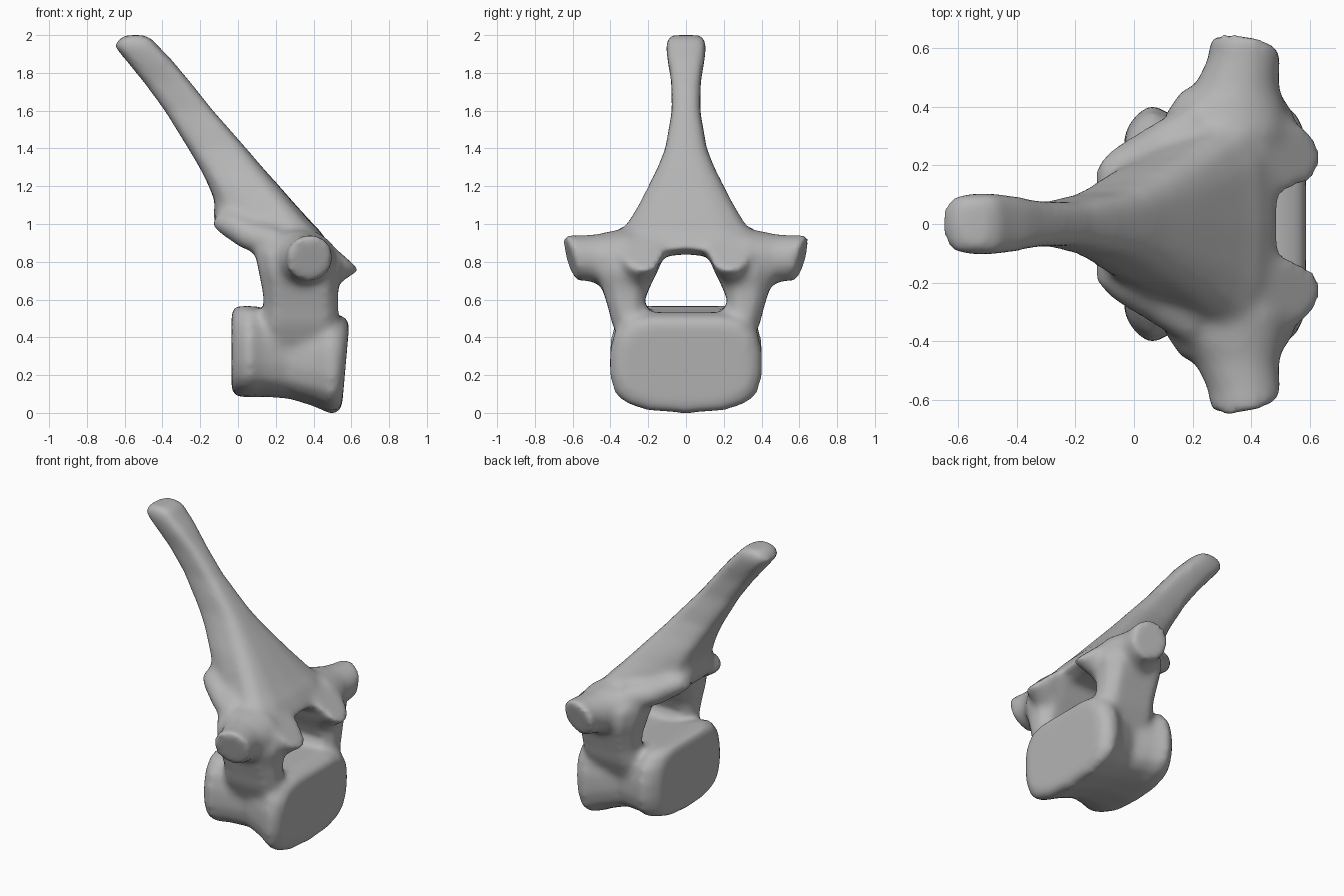
import bpy, bmesh, math
from mathutils import Vector

cube = bpy.data.objects.get("Cube")
if cube:
    bpy.data.objects.remove(cube)

bone = bpy.data.materials.new("bone_grey")
bone.use_nodes = True
colour = (0.47, 0.47, 0.47, 1)
bone.diffuse_color = colour
bone.node_tree.nodes["Principled BSDF"].inputs["Base Color"].default_value = colour


def loft(bm, rings):
    """Closed skin through rings of equal length."""
    loops = [[bm.verts.new(p) for p in ring] for ring in rings]
    faces = [bm.faces.new(loops[0]), bm.faces.new(loops[-1])]
    for a, b in zip(loops, loops[1:]):
        n = len(a)
        for i in range(n):
            j = (i + 1) % n
            faces.append(bm.faces.new((a[i], a[j], b[j], b[i])))
    bmesh.ops.recalc_face_normals(bm, faces=faces)


def mirrored(half):
    """Full outline from a half outline that starts and ends on the centre line."""
    return half + [(-a, b) for a, b in reversed(half[1:-1])]


def disc(centre, normal, radius, wide=1.0, sides=24):
    """Ring square to a direction; wide stretches it sideways."""
    n = Vector(normal).normalized()
    ref = Vector((1, 0, 0)) if abs(n.y) > 0.7 else Vector((0, 1, 0))
    u = (ref - n * ref.dot(n)).normalized()
    v = n.cross(u)
    c = Vector(centre)
    return [c + u * (radius * wide * math.cos(t)) + v * (radius * math.sin(t))
            for t in (math.tau * i / sides for i in range(sides))]


def make_object(name, bm):
    mesh = bpy.data.meshes.new(name)
    bm.to_mesh(mesh)
    bm.free()
    mesh.materials.append(bone)
    ob = bpy.data.objects.new(name, mesh)
    bpy.context.scene.collection.objects.link(ob)
    return ob


bm = bmesh.new()

# Waisted body: x, half width, bottom, top
outline = mirrored([(0, 1), (.5, 1), (.78, .95), (.94, .8), (1, .6), (1, .38),
                    (.93, .2), (.78, .1), (.5, .03), (0, 0)])
stations = [(-.034, .31, .1, .55), (.005, .37, .085, .57), (.06, .41, .08, .575),
            (.13, .37, .085, .555), (.27, .325, .075, .53), (.4, .365, .035, .53),
            (.49, .41, -.006, .535), (.54, .39, -.002, .51), (.57, .34, .025, .48)]
loft(bm, [[(x + (.04 * (b - .5) if x > .5 else 0), a * w, lo + b * (hi - lo))
           for a, b in outline] for x, w, lo, hi in stations])

# Roof and long spine: height, rear x, front x, half width, narrowing at the rear
outline = mirrored([(0, 1), (.55, .985), (.85, .92), (1, .78), (1, .4),
                    (.9, .14), (.55, .02), (0, 0)])
stations = [(.83, .14, .51, .37, .95), (.9, .02, .48, .38, .8), (.97, -.1, .43, .375, .6),
            (1.02, -.13, .38, .335, .6), (1.12, -.125, .29, .26, .75),
            (1.2, -.155, .22, .21, .85), (1.3, -.205, .13, .155, .9),
            (1.4, -.265, .045, .112, .95), (1.6, -.39, -.13, .075, 1),
            (1.75, -.5, -.25, .078, 1), (1.88, -.605, -.36, .1, 1),
            (1.94, -.655, -.42, .107, 1), (1.98, -.63, -.455, .1, 1),
            (2.0, -.59, -.5, .075, 1)]
loft(bm, [[(r + b * (f - r), a * w * (1 - (1 - k) * (1 - b)), z) for a, b in outline]
          for z, r, f, w, k in stations])

for side in (1, -1):
    # Pedicle: height, x range, y range
    rings = []
    for z, xa, xb, ya, yb in [(.26, .18, .42, .1, .29), (.37, .14, .48, .15, .345),
                              (.47, .13, .53, .2, .39), (.55, .14, .53, .21, .41),
                              (.65, .13, .53, .2, .44), (.75, .11, .55, .15, .47),
                              (.85, .09, .53, .11, .45), (.94, .1, .44, .1, .37)]:
        rings.append([((xa + xb) / 2 + (xb - xa) / 2 * cx,
                       side * ((ya + yb) / 2 + (yb - ya) / 2 * cy), z)
                      for cx, cy in [(1, .4), (.7, 1), (-.7, 1), (-1, .4),
                                     (-1, -.4), (-.7, -1), (.7, -1), (1, -.4)]])
    loft(bm, rings)

    # Side process with a tilted flat cap
    loft(bm, [disc((x, side * y, z), (lean, side, tilt), r, wide)
              for x, y, z, lean, tilt, r, wide in
              [(.32, .3, .8, 0, 0, .18, 1.2), (.32, .39, .805, 0, 0, .16, 1.25),
               (.35, .47, .815, 0, 0, .132, 1.1), (.375, .55, .82, .12, -.15, .122, 1.02),
               (.38, .615, .82, .2, -.28, .128, 1)]])

    # Front joint process with a sloping oval facet
    loft(bm, [disc((x, side * y, z), n, r, w) for x, y, z, n, r, w in
              [(.36, .3, .62, (.5, 0, .6), .08, 1), (.45, .26, .74, (.6, 0, .7), .1, .9),
               (.545, .225, .845, (.66, 0, .75), .135, .85)]])

    # Rear joint lobe under the roof
    loft(bm, [disc((x, side * y, z), n, r, 1.2) for x, y, z, n, r in
              [(.18, .3, .91, (-1, 0, .5), .09), (.05, .235, .945, (-1, 0, .5), .08),
               (-.06, .18, 1.01, (-1, 0, .5), .07), (-.12, .15, 1.03, (-1, 0, .5), .045)]])

vertebra = make_object("vertebra", bm)

# Canal cutter: level roof that lifts at the front edge
bm = bmesh.new()
loft(bm, [[(x, a, z) for a, z in mirrored([(0, .565), (.21, .565), (.22, .6), (.105, top),
                                           (0, top + .01)])]
          for x, top in [(.8, .95), (.54, .875), (.4, .83), (-.5, .83)]])
cutter = make_object("canal_cutter", bm)
cutter.hide_render = True


# Fuse the parts, cut the canal, then soften the joins
def fuse(name):
    mod = vertebra.modifiers.new(name, 'REMESH')
    mod.mode = 'VOXEL'
    mod.voxel_size = 0.018
    mod.use_smooth_shade = True


fuse("fuse")
cut = vertebra.modifiers.new("canal", 'BOOLEAN')
cut.operation = 'DIFFERENCE'
cut.solver = 'EXACT'
cut.object = cutter
fuse("even_out")
soft = vertebra.modifiers.new("soften", 'SMOOTH')
soft.factor = 0.5
soft.iterations = 12

bpy.context.view_layer.objects.active = vertebra
vertebra.select_set(True)
for name in [m.name for m in vertebra.modifiers]:
    bpy.ops.object.modifier_apply(modifier=name)
bpy.data.objects.remove(cutter)
bpy.ops.object.shade_smooth()
